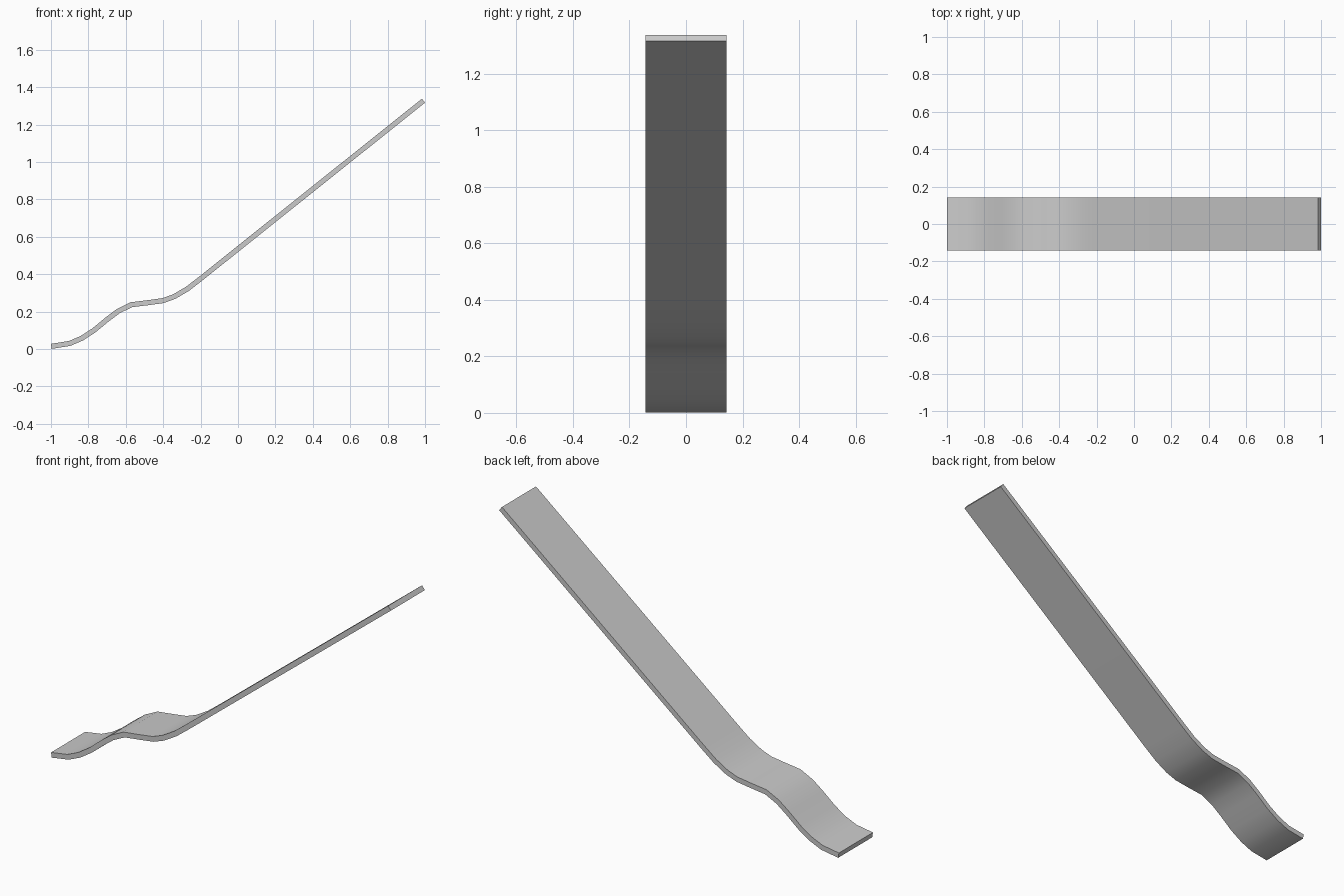
import bpy
import bmesh
from math import radians
from mathutils import Vector

cube = bpy.data.objects.get("Cube")
if cube:
    bpy.data.objects.remove(cube, do_unlink=True)

HALF_WIDTH = 0.143
HALF_THICK = 0.0135

# Centre line of the bent strip in the x-z plane, from the foot to the tip
PATH = [Vector(p) for p in (
    (-0.998, 0.0145), (-0.9, 0.03), (-0.835, 0.058), (-0.77, 0.1),
    (-0.7, 0.158), (-0.64, 0.203), (-0.57, 0.237), (-0.48, 0.248),
    (-0.4, 0.259), (-0.34, 0.281), (-0.27, 0.322), (-0.2, 0.376),
    (0.9915, 1.3275))]


def offset_path(points, distance):
    """Offset a polyline sideways with mitred corners."""
    result = []
    for i, point in enumerate(points):
        before = (point - points[i - 1]).normalized() if i else None
        after = (points[i + 1] - point).normalized() if i + 1 < len(points) else None
        before, after = before or after, after or before
        tangent = (before + after).normalized()
        normal = Vector((-tangent.y, tangent.x))
        result.append(point + normal * distance / tangent.dot(after))
    return result


# Single grey metal
metal = bpy.data.materials.new("light grey metal")
metal.use_nodes = True
grey = (0.6, 0.6, 0.6, 1.0)
metal.diffuse_color = grey
metal.node_tree.nodes["Principled BSDF"].inputs["Base Color"].default_value = grey

# Side outline of the strip, extruded across its width
outline = offset_path(PATH, -HALF_THICK) + offset_path(PATH, HALF_THICK)[::-1]
bm = bmesh.new()
side = bm.faces.new([bm.verts.new((p.x, -HALF_WIDTH, p.y)) for p in outline])
extruded = bmesh.ops.extrude_face_region(bm, geom=[side], use_keep_orig=True)
moved = [g for g in extruded["geom"] if isinstance(g, bmesh.types.BMVert)]
bmesh.ops.translate(bm, verts=moved, vec=(0, 2 * HALF_WIDTH, 0))
bmesh.ops.recalc_face_normals(bm, faces=bm.faces)

mesh = bpy.data.meshes.new("bent_strip")
bm.to_mesh(mesh)
bm.free()
mesh.materials.append(metal)
strip = bpy.data.objects.new("bent_strip", mesh)
bpy.context.collection.objects.link(strip)

# Smooth bends, crisp edges
bpy.ops.object.select_all(action="DESELECT")
strip.select_set(True)
bpy.context.view_layer.objects.active = strip
bpy.ops.object.shade_smooth_by_angle(angle=radians(30))
